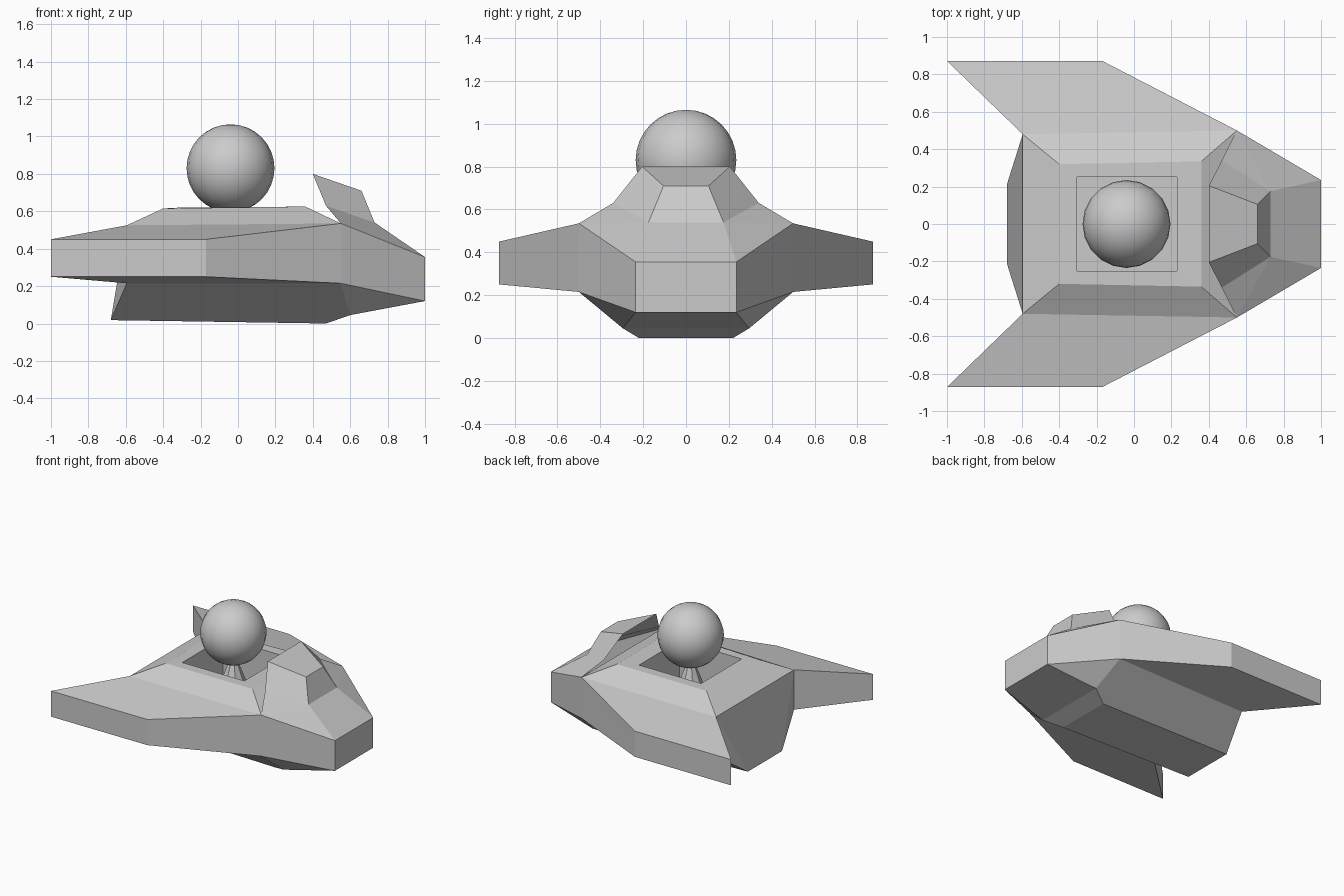
import bpy, bmesh

if "Cube" in bpy.data.objects:
    bpy.data.objects.remove(bpy.data.objects["Cube"])

# Named points on the +y half of the craft
P = {
    "deck_r": (-0.40, 0.32, 0.615), "deck_f": (0.36, 0.335, 0.625),
    "sh_r": (-0.595, 0.48, 0.525), "sh_f": (0.55, 0.50, 0.535),
    "tip_r": (-1.0, 0.872, 0.45), "tip_f": (-0.17, 0.872, 0.45),
    "tip_rl": (-1.0, 0.872, 0.25), "tip_fl": (-0.17, 0.872, 0.25),
    "low_r": (-0.595, 0.48, 0.215), "low_f": (0.55, 0.50, 0.215),
    "keel_r": (-0.68, 0.21, 0.018), "keel_f": (0.47, 0.22, 0.0),
    "chin": (0.60, 0.295, 0.045),
    "nose_t": (1.0, 0.235, 0.355), "nose_b": (1.0, 0.235, 0.12),
    "pit_r": (-0.305, 0.25, 0.62), "pit_f": (0.23, 0.25, 0.62),
    "floor_r": (-0.305, 0.25, 0.32), "floor_f": (0.23, 0.25, 0.32),
    "hood_r": (0.40, 0.205, 0.80), "hood_m": (0.47, 0.34, 0.63),
    "hood_f": (0.66, 0.105, 0.71), "hood_b": (0.73, 0.175, 0.54),
}


def shell(name, sides, spans):
    """sides: faces copied to both halves; spans: chains closed across y = 0."""
    bm = bmesh.new()
    cache = {}

    def v(key, s):
        if (key, s) not in cache:
            x, y, z = P[key]
            cache[key, s] = bm.verts.new((x, y * s, z))
        return cache[key, s]

    for face in sides:
        keys = face.split()
        bm.faces.new([v(k, 1) for k in keys])
        bm.faces.new([v(k, -1) for k in reversed(keys)])
    for chain in spans:
        keys = chain.split()
        bm.faces.new([v(k, 1) for k in keys] + [v(k, -1) for k in reversed(keys)])
    bmesh.ops.recalc_face_normals(bm, faces=bm.faces)
    me = bpy.data.meshes.new(name)
    bm.to_mesh(me)
    bm.free()
    ob = bpy.data.objects.new(name, me)
    bpy.context.collection.objects.link(ob)
    return ob


# Hull with swept side wings and a sunken square pit
shell("hull", [
    "deck_r deck_f sh_f sh_r",
    "sh_r sh_f tip_f tip_r",
    "tip_r tip_f tip_fl tip_rl",
    "sh_r tip_r tip_rl low_r",
    "low_r tip_rl tip_fl low_f",
    "tip_f sh_f low_f tip_fl",
    "sh_f nose_t nose_b low_f",
    "low_f nose_b chin",
    "low_r low_f chin keel_f keel_r",
    "sh_r low_r keel_r",
    "deck_r pit_r pit_f deck_f",
    "pit_r floor_r floor_f pit_f",
], [
    "sh_r deck_r", "deck_r pit_r", "pit_f deck_f", "deck_f sh_f",
    "pit_r floor_r", "floor_r floor_f", "floor_f pit_f",
    "nose_t nose_b", "nose_b chin", "chin keel_f", "keel_f keel_r", "keel_r sh_r",
])

# Nose cover and raised windscreen hood, open at the back
shell("nose_hood", [
    "hood_r hood_f hood_b hood_m",
    "hood_m hood_b sh_f",
    "sh_f hood_b nose_t",
], ["hood_r hood_f", "hood_f hood_b", "hood_b nose_t"])

# Pedestal rising from the pit
bpy.ops.mesh.primitive_cone_add(vertices=8, radius1=0.14, radius2=0.02, depth=0.32,
                                location=(-0.04, 0, 0.48))
bpy.context.object.name = "pedestal"

# Ball on top
bpy.ops.mesh.primitive_uv_sphere_add(segments=20, ring_count=16, radius=0.235,
                                     location=(-0.04, 0, 0.83))
bpy.context.object.name = "ball"
bpy.ops.object.shade_smooth()
